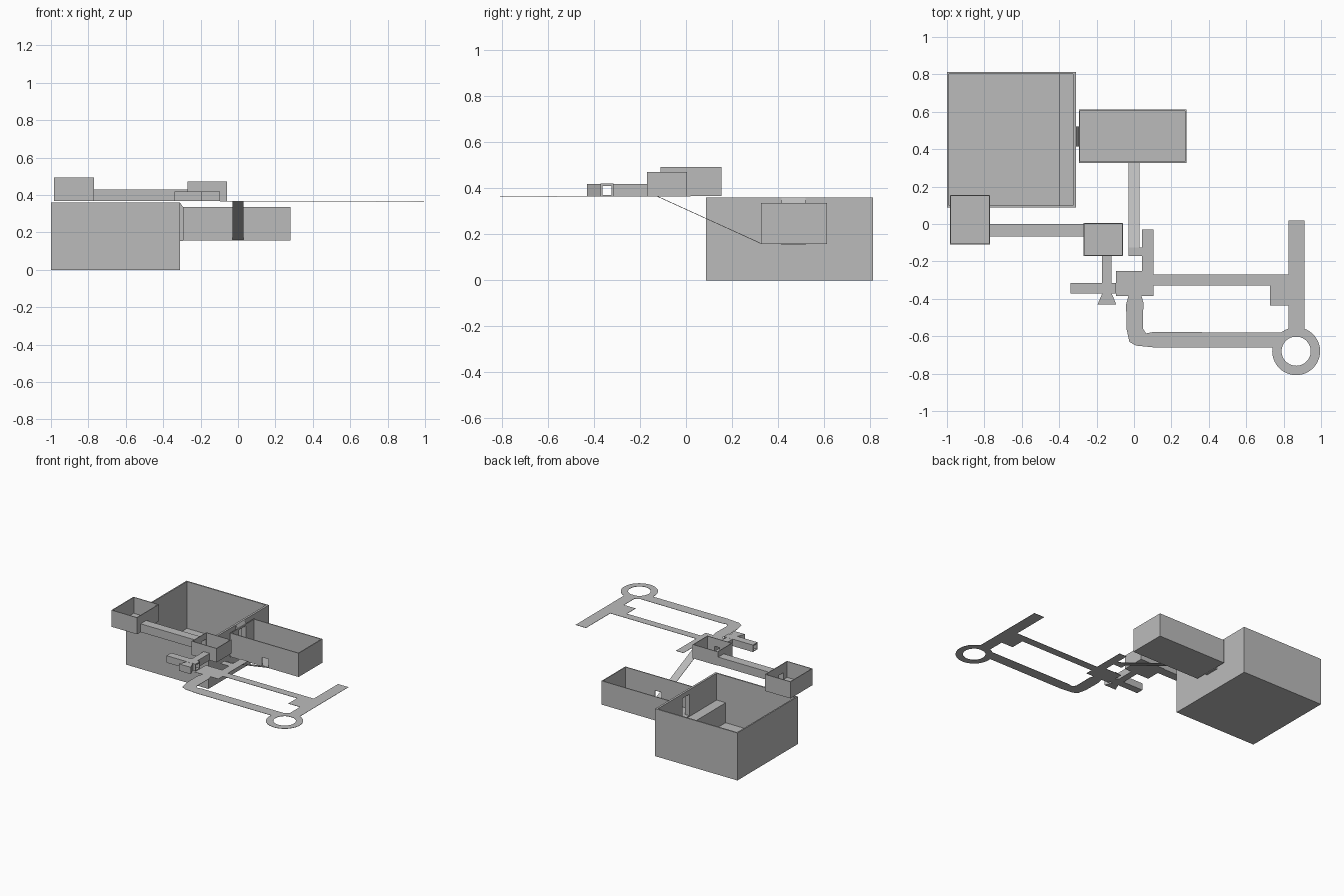
import bpy, bmesh, math

if "Cube" in bpy.data.objects:
    bpy.data.objects.remove(bpy.data.objects["Cube"])

grey = bpy.data.materials.new("plain grey")
grey.diffuse_color = (0.5, 0.5, 0.5, 1)
grey.use_nodes = True
grey.node_tree.nodes["Principled BSDF"].inputs["Base Color"].default_value = grey.diffuse_color
Z = 0.367          # upper walkway level


def make(name, verts, faces, cutter=False):
    me = bpy.data.meshes.new(name)
    me.from_pydata(verts, [], faces)
    bm = bmesh.new()
    bm.from_mesh(me)
    bmesh.ops.recalc_face_normals(bm, faces=bm.faces)
    bm.to_mesh(me)
    bm.free()
    me.materials.append(grey)
    ob = bpy.data.objects.new(name, me)
    bpy.context.collection.objects.link(ob)
    if cutter:
        ob.hide_render = True
        ob.hide_viewport = True
    return ob


def prism(name, pts, z0, z1, cutter=False):
    n = len(pts)
    v = [(x, y, z0) for x, y in pts] + [(x, y, z1) for x, y in pts]
    f = [list(range(n)), list(range(n, 2 * n))]
    f += [(i, (i + 1) % n, (i + 1) % n + n, i + n) for i in range(n)]
    return make(name, v, f, cutter)


def rect(x0, x1, y0, y1):
    return [(x0, y0), (x1, y0), (x1, y1), (x0, y1)]


def box(name, x0, x1, y0, y1, z0, z1, cutter=False):
    return prism(name, rect(x0, x1, y0, y1), z0, z1, cutter)


def plate(name, pts):
    return prism(name, pts, Z - 0.002, Z)


def room(name, x0, x1, y0, y1, z0, z1, t, tr=None):
    """Open-topped box with wall thickness t (tr on the right wall)."""
    o, i = rect(x0, x1, y0, y1), rect(x0 + t, x1 - (tr or t), y0 + t, y1 - t)
    loops = [(o, z0), (o, z1), (i, z1), (i, z0 + 0.005)]
    v = [(x, y, z) for pts, z in loops for x, y in pts]
    f = [(0, 1, 2, 3), (12, 13, 14, 15)]
    for r in range(3):
        f += [(4*r + k, 4*r + (k+1) % 4, 4*r + 4 + (k+1) % 4, 4*r + 4 + k) for k in range(4)]
    return make(name, v, f)


def boolean(ob, other, op='DIFFERENCE'):
    m = ob.modifiers.new(other.name, 'BOOLEAN')
    m.operation, m.object, m.solver = op, other, 'EXACT'


# large and medium lower rooms
big = room("large_room", -1, -0.31, 0.088, 0.812, 0, 0.36, 0.01, 0.016)
mid = room("medium_room", -0.295, 0.28, 0.327, 0.612, 0.157, 0.337, 0.007)
box("large_room_ledge", -0.402, -0.326, 0.098, 0.802, 0.006, 0.157)

# doorway between them, with sloped lintel
door = box("doorway_cutter", -0.335, -0.28, 0.425, 0.51, 0.163, 0.325, True)
boolean(big, door)
boolean(mid, door)
v = [(x, y, z) for y in (0.415, 0.52)
     for x, z in ((-0.31, 0.153), (-0.295, 0.153), (-0.295, 0.337), (-0.31, 0.36))]
link = make("doorway_link", v, [(0, 1, 2, 3), (4, 5, 6, 7)] +
            [(k, (k+1) % 4, (k+1) % 4 + 4, k + 4) for k in range(4)])
boolean(link, door)

# ramp up to the walkways
front_door = box("ramp_door_cutter", -0.028, 0.028, 0.31, 0.34, 0.163, 0.225, True)
boolean(mid, front_door)
v = [(x, y, z + d) for x in (-0.03, 0.03) for d in (0, -0.003)
     for y, z in ((0.33, 0.16), (-0.125, Z))]
make("ramp", v, [(0, 1, 3, 2), (4, 5, 7, 6), (0, 1, 5, 4), (2, 3, 7, 6), (0, 2, 6, 4), (1, 3, 7, 5)])

# flat walkways
plate("ramp_landing", rect(-0.03, 0.042, -0.17, -0.125))
plate("junction", [(-0.095, -0.385), (0.105, -0.385), (0.105, -0.03),
                   (0.042, -0.03), (0.042, -0.25), (-0.095, -0.25)])
plate("upper_walkway", rect(0.105, 0.825, -0.33, -0.27))
plate("right_walkway", [(0.79, -0.58), (0.825, -0.56), (0.825, -0.435), (0.727, -0.435),
                        (0.727, -0.33), (0.825, -0.33), (0.825, 0.02), (0.912, 0.02),
                        (0.912, -0.56), (0.945, -0.58), (0.91, -0.605), (0.82, -0.605)])
plate("lower_walkway", [(-0.03, -0.385), (-0.042, -0.43), (-0.04, -0.56), (-0.025, -0.63),
                        (0.01, -0.65), (0.11, -0.66), (0.747, -0.66), (0.757, -0.62),
                        (0.79, -0.58), (0.1, -0.578), (0.065, -0.585), (0.048, -0.56),
                        (0.05, -0.42), (0.04, -0.385)])

# ring at the end
n = 40
v = [(0.867 + r * math.cos(2*math.pi*k/n), -0.68 + r * math.sin(2*math.pi*k/n), z)
     for r, z in ((0.128, Z), (0.078, Z), (0.078, Z - 0.002), (0.128, Z - 0.002)) for k in range(n)]
make("ring", v, [(r*n + k, r*n + (k+1) % n, (r+1) % 4*n + (k+1) % n, (r+1) % 4*n + k)
                 for r in range(4) for k in range(n)])

# two upper rooms joined by a roofed corridor
left = room("upper_left_room", -0.985, -0.77, -0.11, 0.155, Z, 0.493, 0.006)
right = room("upper_right_room", -0.27, -0.06, -0.17, 0.005, Z, 0.472, 0.005)
corridor = box("corridor", -0.77, -0.27, -0.067, 0.0, Z, 0.43)
bore = box("corridor_cutter", -0.785, -0.26, -0.061, -0.006, Z + 0.005, 0.425, True)
for ob in (left, right, corridor):
    boolean(ob, bore)

# small crossing tunnels with a flared end
tunnel = box("crossing_tunnel", -0.34, -0.097, -0.371, -0.315, Z, 0.42)
side = box("side_tunnel_solid", -0.17, -0.119, -0.375, -0.17, Z, 0.4195, True)
flare = prism("flare_solid", [(-0.195, -0.43), (-0.095, -0.43), (-0.119, -0.372),
                              (-0.119, -0.36), (-0.17, -0.36), (-0.17, -0.372)], Z, 0.4192, True)
boolean(tunnel, side, 'UNION')
boolean(tunnel, flare, 'UNION')
bore_x = box("tunnel_cutter", -0.35, -0.09, -0.364, -0.323, Z + 0.004, 0.411, True)
bore_y = box("side_tunnel_cutter", -0.164, -0.125, -0.42, -0.155, Z + 0.0055, 0.4105, True)
for b in (bore_x, bore_y):
    boolean(tunnel, b)
boolean(right, bore_y)
